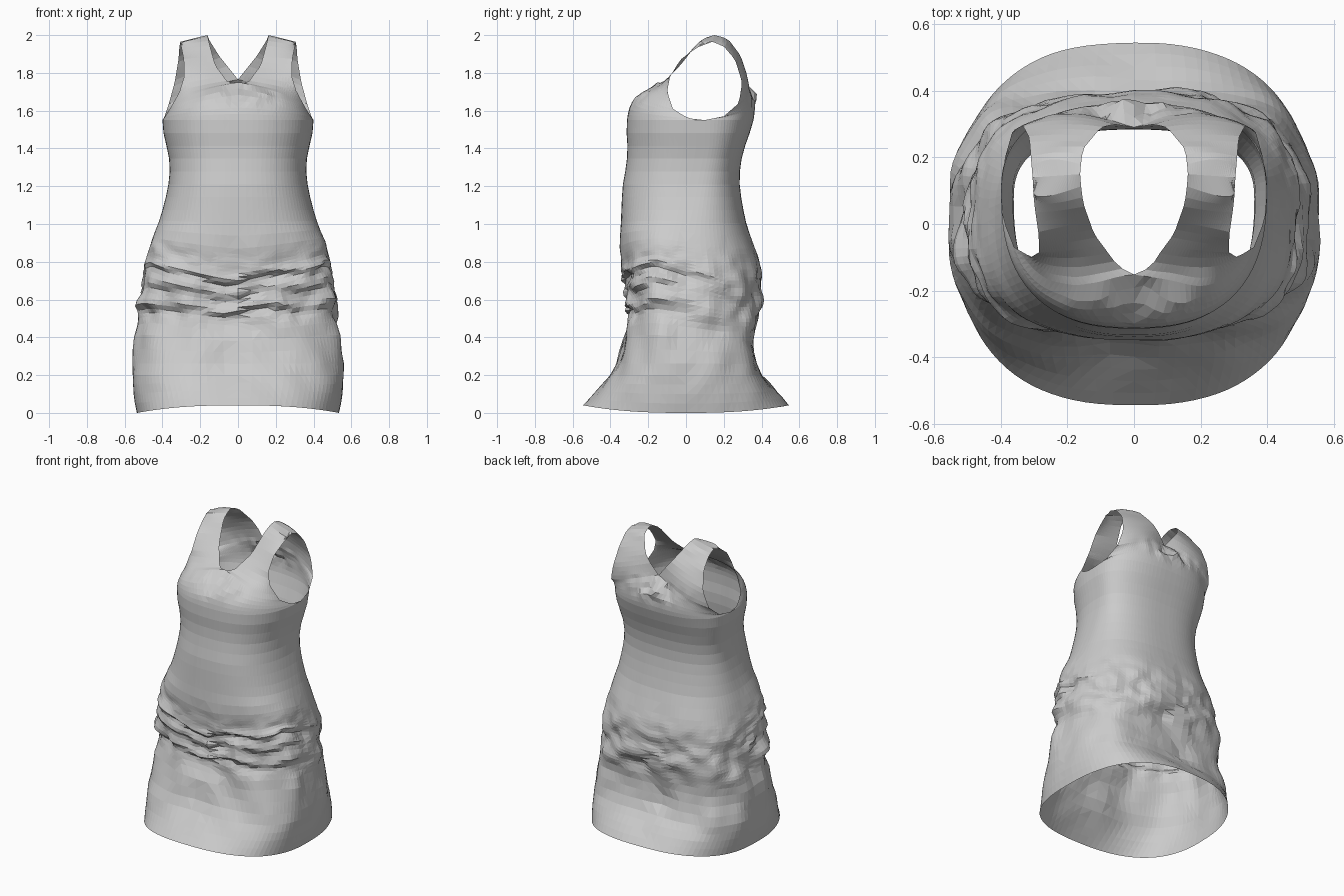
import bpy, bmesh, math
from mathutils import Vector, noise

if "Cube" in bpy.data.objects:
    bpy.data.objects.remove(bpy.data.objects["Cube"])

N = 24                                  # columns per quarter of the dress
PIT = 1.55                              # height of the armpit

# height, half width, front y, back y, roundness
PROFILE = [
    (0.00, .535, -.545, .545, 2.5), (0.10, .553, -.47, .485, 2.6),
    (0.20, .56, -.405, .425, 2.7), (0.35, .545, -.335, .375, 2.8),
    (0.50, .525, -.305, .38, 2.8), (0.65, .49, -.315, .385, 2.8),
    (0.80, .475, -.335, .38, 2.7), (0.90, .45, -.35, .355, 2.6),
    (1.00, .42, -.345, .32, 2.5), (1.20, .37, -.335, .285, 2.5),
    (1.32, .362, -.315, .29, 2.5), (1.42, .38, -.31, .315, 2.5),
    (1.52, .40, -.315, .35, 2.5), (1.62, .388, -.295, .37, 2.5),
    (1.68, .355, -.245, .375, 2.5), (1.75, .328, -.14, .365, 2.5),
    (1.85, .312, -.05, .32, 2.5), (1.93, .31, .02, .265, 2.5),
    (1.97, .31, .065, .23, 2.5), (2.00, .31, .13, .17, 2.5)]

# free edges of the right half, from the bottom up to the shoulder
FRONT_NECK = [(0, -.15, 1.75), (.05, -.125, 1.745), (.12, -.03, 1.84),
              (.152, .06, 1.955), (.158, .10, 1.985), (.162, .15, 2.0)]
BACK_NECK = [(0, .29, 1.765), (.06, .30, 1.84), (.10, .29, 1.89),
             (.15, .23, 1.97), (.158, .20, 1.988), (.162, .15, 2.0)]
FRONT_ARM = [(.40, .10, 1.55), (.392, .01, 1.56), (.36, -.07, 1.61),
             (.31, -.10, 1.70), (.285, -.085, 1.78), (.287, -.03, 1.87),
             (.30, .06, 1.935), (.305, .14, 1.965)]
BACK_ARM = [(.40, .10, 1.55), (.388, .20, 1.57), (.365, .28, 1.64),
            (.335, .297, 1.75), (.315, .26, 1.87), (.31, .20, 1.94),
            (.305, .14, 1.965)]


def profile(z):
    """Smooth interpolation of the profile table."""
    z = min(max(z, 0), 1.9999)
    P = PROFILE
    k = next(i for i in range(len(P) - 1) if z < P[i + 1][0])
    a, b = P[k], P[k + 1]
    pa, pb = P[max(k - 1, 0)], P[min(k + 2, len(P) - 1)]
    h = b[0] - a[0]
    t = (z - a[0]) / h
    out = []
    for c in range(1, 5):
        m0 = (b[c] - pa[c]) / (b[0] - pa[0]) * h
        m1 = (pb[c] - a[c]) / (pb[0] - a[0]) * h
        out.append((2*t**3 - 3*t*t + 1) * a[c] + (t**3 - 2*t*t + t) * m0
                   + (3*t*t - 2*t**3) * b[c] + (t**3 - t*t) * m1)
    return out


def resample(pts, n):
    """n + 1 evenly spaced points along a polyline."""
    pts = [Vector(p) for p in pts]
    d = [0]
    for a, b in zip(pts, pts[1:]):
        d.append(d[-1] + (b - a).length)
    res = []
    for i in range(n + 1):
        s = d[-1] * i / n
        k = next((q for q in range(len(d) - 2) if s <= d[q + 1]), len(d) - 2)
        res.append(pts[k].lerp(pts[k + 1], (s - d[k]) / (d[k + 1] - d[k])))
    return res


def section(a, side, z):
    """Point at angle a on the right half of the cross-section at height z."""
    w, yf, yb, p = profile(z)
    yc = .10 * min(max((z - .9) / .5, 0), 1)
    c = math.cos(a) if a < 1.5707 else 0
    y = yc + ((yf if side < 0 else yb) - yc) * c ** (2 / p)
    return Vector((w * math.sin(a) ** (2 / p), y, z))


def nearest_angle(p, side):
    """Angle whose cross-section point lies closest to p."""
    return min((math.pi / 2 * i / 300 for i in range(301)),
               key=lambda a: (section(a, side, p.z) - p).length)


def bump(v, c, r):
    return math.exp(-((v - c) / r) ** 2)


def frontness(y):
    return min(max((.2 - y) / .35, 0), 1)


def drape(co, z):
    """Rise of the pleats from the centre towards the hips."""
    rise = .05 + .07 * min(max((z - .5) / .17, 0), 1)
    rise *= min(max((z - .25) / .2, 0), 1) * min(max((1.05 - z) / .38, 0), 1)
    return frontness(co.y) * rise * min(abs(co.x) / .45, 1) ** 1.3


def wrinkle(co, z):
    """Outward offset of the cloth; z is the height before draping."""
    x, y = co.x, co.y
    wob = .06 * noise.noise((x * 4, y * 4, 3))
    o = 0
    # pleats across the hips: bulge above each line, tuck below it
    for n, (base, amp) in enumerate(((.675, .032), (.60, .02), (.515, .028))):
        d = z - base - wob
        amp *= .8 + .9 * noise.noise((x * 5, y * 5, n * 7.3))
        o += frontness(y) * amp * math.tanh(d / .014) * math.exp(-abs(d) / .04)
    # crumpled cloth over the skirt, with slanting creases lower down
    o += .04 * noise.noise((x * 6, y * 6, z * 8)) * bump(z, .6, .2)
    o += .018 * noise.noise((x * 13, y * 13, z * 15)) * bump(z, .62, .18)
    o += .028 * noise.noise((x * 6 + 7, y * 6 - z * 5, z * 5 + y * 4)) * bump(z, .36, .22)
    # arched hollow in the back of the skirt
    if y > 0:
        r = math.hypot(x / .36, (z - .22) / .42)
        fade = min(z / .25, 1) ** 1.5
        o += fade * (.018 * bump(r, 1.15, .2) - .035 * bump(r, 0, .75))
    # gathered cloth under the neckline
    o += .05 * noise.noise((x * 14, y * 9, z * 14)) * bump(z, 1.68, .05) * bump(x, 0, .17)
    return o


def body_rows(side):
    """Closed skirt and waist up to the armpits."""
    heights = [0, .05, .10, .15, .20, .26, .32, .38, .43]
    heights += [.46 + .02 * i for i in range(20)]
    heights += [.87 + .068 * i for i in range(10)]
    grid = []
    for z in heights:
        row = []
        for j in range(N + 1):
            a = math.pi / 2 * j / N
            co = section(a, side, z)
            # hem lifts at front and back
            co.z += .04 * math.cos(a) ** 2 * max(0, 1 - z / .2)
            row.append((co, z))
        grid.append(row)
    return grid


def bodice_rows(side):
    """Half panel between the centre/neck edge and the arm edge."""
    neck, arm = (FRONT_NECK, FRONT_ARM) if side < 0 else (BACK_NECK, BACK_ARM)
    left = [section(0, side, PIT + (neck[0][2] - PIT) * k / 6) for k in range(6)]
    left += resample(neck, 12)
    for k in range(6):                  # blend centre line into the neck point
        left[k].y += (neck[0][1] - section(0, side, neck[0][2]).y) * (k / 6) ** 2
    right = resample(arm, len(left) - 1)
    right[0] = section(math.pi / 2, side, PIT)
    grid = []
    for k, (L, R) in enumerate(zip(left, right)):
        aL = nearest_angle(L, side) if k > 5 else 0
        aR = nearest_angle(R, side) if k else math.pi / 2
        dL, dR = L - section(aL, side, L.z), R - section(aR, side, R.z)
        row = []
        for j in range(N + 1):
            s = j / N
            z = L.z + (R.z - L.z) * s
            co = section(aL + (aR - aL) * s, side, z)
            co += dL * (1 - s) ** 2 + dR * s ** 2
            if k == len(left) - 1:      # shoulder seam shared by both panels
                co = L.lerp(R, s)
            row.append((co, co.z))
        grid.append(row)
    return grid


bm = bmesh.new()
for sx in (1, -1):
    for side in (-1, 1):
        grid = []
        for row in body_rows(side) + bodice_rows(side):
            verts = []
            for p, z in row:
                co = p.copy()
                co.x *= sx
                out = Vector((co.x, co.y, 0))
                off = wrinkle(co, z)
                co.z += drape(co, z)
                if out.length > 1e-4:
                    co += out.normalized() * off
                verts.append(bm.verts.new(co))
            grid.append(verts)
        for a, b in zip(grid, grid[1:]):
            for j in range(N):
                bm.faces.new((a[j], a[j + 1], b[j + 1], b[j]))

# join the quarters along their seams, then facet the cloth
bmesh.ops.remove_doubles(bm, verts=bm.verts[:], dist=.001)
bmesh.ops.triangulate(bm, faces=bm.faces[:])
bmesh.ops.recalc_face_normals(bm, faces=bm.faces[:])

mesh = bpy.data.meshes.new("dress")
bm.to_mesh(mesh)
bm.free()
dress = bpy.data.objects.new("dress", mesh)
bpy.context.collection.objects.link(dress)
